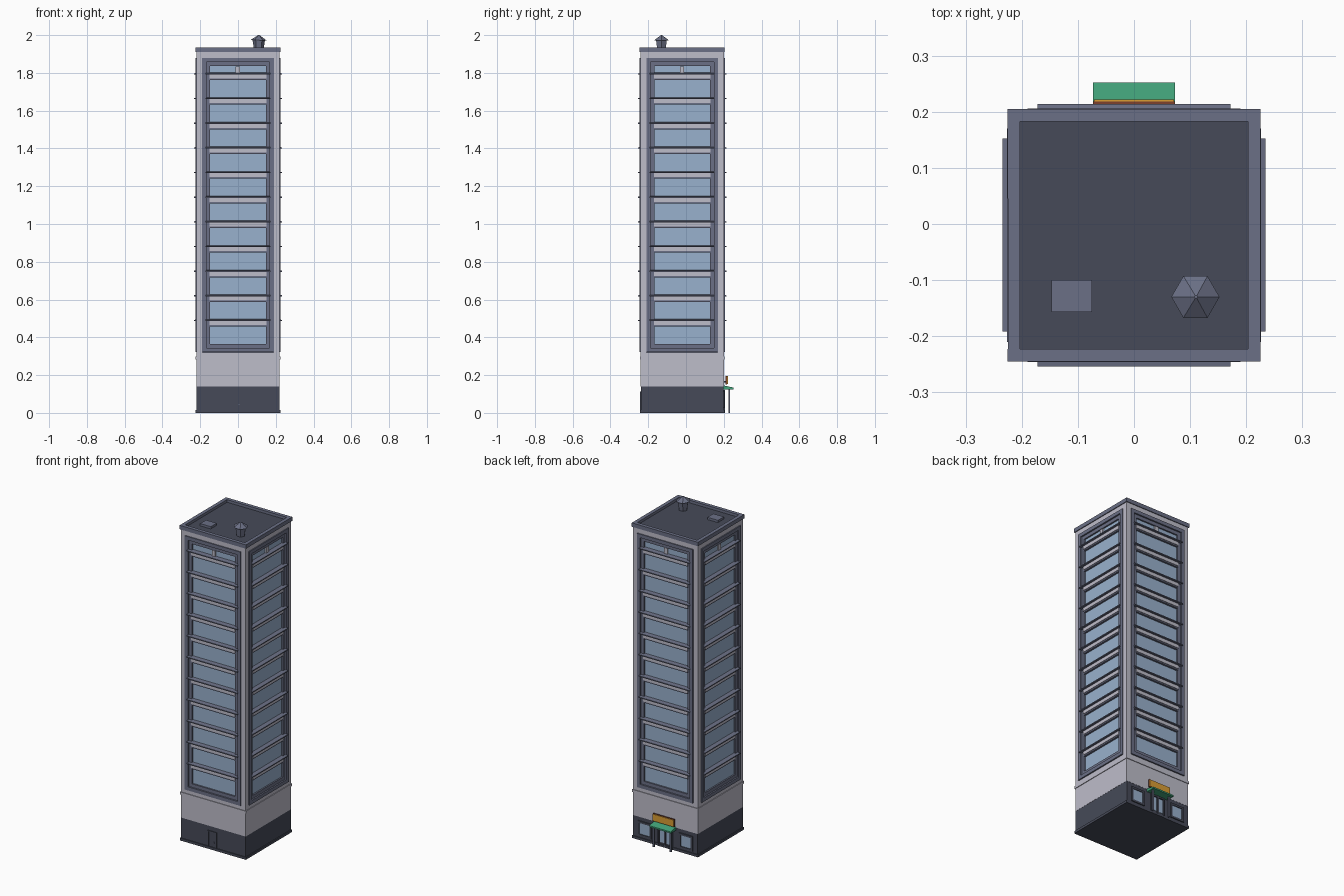
import bpy, bmesh, math
from mathutils import Matrix, Vector

if "Cube" in bpy.data.objects:
    bpy.data.objects.remove(bpy.data.objects["Cube"], do_unlink=True)

CENTRE = Vector((0, -0.02, 0))


def material(name, rgb):
    lin = [((c / 255 + 0.055) / 1.055) ** 2.4 for c in rgb] + [1]
    m = bpy.data.materials.new(name)
    m.use_nodes = True
    m.diffuse_color = lin
    bsdf = m.node_tree.nodes["Principled BSDF"]
    bsdf.inputs["Base Color"].default_value = lin
    bsdf.inputs["Roughness"].default_value = 0.8
    return m


PALE = material("pale stone", (190, 189, 202))
SLATE = material("slate", (107, 112, 134))
DARK = material("dark slate", (70, 74, 88))
GLASS = material("window glass", (153, 177, 205))
GREEN = material("awning green", (66, 163, 122))
ORANGE = material("sign orange", (218, 158, 52))
BROWN = material("sign brown", (125, 65, 45))


def finish(name, bm, mat):
    me = bpy.data.meshes.new(name)
    bmesh.ops.recalc_face_normals(bm, faces=bm.faces)
    bm.to_mesh(me)
    bm.free()
    me.materials.append(mat)
    ob = bpy.data.objects.new(name, me)
    bpy.context.collection.objects.link(ob)
    return ob


def boxes(name, spans, mat, turn=0, droop=0):
    """Boxes as (u0, u1, depth0, depth1, z0, z1) on the side chosen by turn.
    Droop lowers the outer top edge."""
    bm = bmesh.new()
    rot = Matrix.Rotation(turn * math.pi / 2, 3, "Z")
    for u0, u1, d0, d1, z0, z1 in spans:
        for v in bmesh.ops.create_cube(bm, size=1)["verts"]:
            out, high = v.co.y < 0, v.co.z > 0
            u = u1 if v.co.x > 0 else u0
            z = (z1 if high else z0) - (droop if out and high else 0)
            v.co = rot @ Vector((u, -(d1 if out else d0), z)) + CENTRE
    return finish(name, bm, mat)


def block(name, h, z0, z1, mat):
    return boxes(name, [(-h, h, -h, h, z0, z1)], mat)


def ring(w, h0, h1, inner, d0, d1):
    """Four bars of a rectangular frame of half width w."""
    t = w - inner
    return [(-w, -inner, d0, d1, h0, h1), (inner, w, d0, d1, h0, h1),
            (-inner, inner, d0, d1, h0, h0 + t), (-inner, inner, d0, d1, h1 - t, h1)]


def cone(name, x, y, z0, z1, r0, r1, mat, tilt=0):
    bm = bmesh.new()
    place = (Matrix.Translation((x, y, (z0 + z1) / 2)) @ Matrix.Rotation(tilt, 4, "Y")
             @ Matrix.Rotation(math.pi / 2, 4, "Z"))
    bmesh.ops.create_cone(bm, cap_ends=True, segments=6, radius1=r0, radius2=r1,
                          depth=z1 - z0, matrix=place)
    return finish(name, bm, mat)


# Base and tower body
block("plinth", 0.224, 0, 0.015, DARK)
block("ground_floor", 0.219, 0.015, 0.14, DARK)
block("lower_wall", 0.22, 0.14, 0.32, PALE)
block("wall_band", 0.224, 0.283, 0.298, PALE)
block("tower_core", 0.203, 0.32, 1.88, SLATE)
block("upper_wall", 0.22, 1.88, 1.912, PALE)
boxes("corner_posts", [(a, a + 0.032, b, b + 0.032, 0.32, 1.88)
                       for a in (-0.22, 0.188) for b in (-0.22, 0.188)], PALE)

# Four matching window facades
levels = [0.475 + 0.1305 * i for i in range(11)]
for turn, side in enumerate(("front", "left", "back", "right")):
    boxes(side + "_outer_frame", ring(0.19, 0.322, 1.88, 0.168, 0.2, 0.226), SLATE, turn)
    boxes(side + "_inner_frame", ring(0.168, 0.344, 1.858, 0.147, 0.2, 0.217), SLATE, turn)
    boxes(side + "_glass", [(-0.147, 0.147, 0.2, 0.208, 0.365, 1.837)], GLASS, turn)
    boxes(side + "_spandrels", [(-0.15, 0.15, 0.2, 0.222, z - 0.01, z + 0.011)
                                for z in levels], PALE, turn)
    boxes(side + "_sill_shadows", [(-0.15, 0.15, 0.2, 0.219, z - 0.018, z - 0.01)
                                   for z in levels], SLATE, turn)
    boxes(side + "_ledges", [(-0.172, 0.172, 0.2, 0.234, z + 0.011, z + 0.022)
                             for z in levels], SLATE, turn, droop=0.005)
    boxes(side + "_top_bracket", [(-0.013, 0.01, 0.2, 0.216, 1.8, 1.835)], PALE, turn)
    # Parapet rim
    boxes(side + "_parapet", [(-0.225, 0.225, 0.203, 0.225, 1.91, 1.934)], SLATE, turn)

# Roof
block("roof_deck", 0.21, 1.905, 1.918, DARK)
boxes("roof_hatch", [(-0.147, -0.075, 0.08, 0.137, 1.915, 1.932)], SLATE)
cone("chimney_pot", 0.11, -0.13, 1.915, 1.974, 0.024, 0.033, SLATE)
cone("chimney_cap", 0.11, -0.13, 1.973, 2.0, 0.043, 0.003, SLATE, tilt=0.04)

# Service door on the front
boxes("service_door_frame", [(-0.037, -0.03, 0.21, 0.223, 0, 0.112),
                             (0.018, 0.025, 0.21, 0.223, 0, 0.112),
                             (-0.03, 0.018, 0.21, 0.223, 0.105, 0.112)], DARK)
boxes("service_door_knob", [(0.003, 0.009, 0.21, 0.224, 0.042, 0.048)], SLATE)

# Shop entrance on the back
for side, u in (("left", -0.14), ("right", 0.14)):
    frame = [(a + u, b + u, *rest) for a, b, *rest in ring(0.046, 0.025, 0.117, 0.034, 0.21, 0.225)]
    boxes(side + "_shop_window_frame", frame, DARK, 2)
    boxes(side + "_shop_window_glass", [(u - 0.034, u + 0.034, 0.215, 0.2205, 0.037, 0.105)], GLASS, 2)
boxes("entrance_frame", ring(0.05, 0, 0.122, 0.041, 0.21, 0.226)
      + [(-0.005, 0.005, 0.21, 0.226, 0, 0.12)], DARK, 2)
boxes("entrance_glass", [(-0.037, -0.009, 0.215, 0.2215, 0.025, 0.108),
                         (0.009, 0.037, 0.215, 0.2215, 0.025, 0.108)], GLASS, 2)
boxes("awning", [(-0.073, 0.073, 0.215, 0.272, 0.125, 0.146)], GREEN, 2, droop=0.012)
boxes("awning_posts", [(u - 0.005, u + 0.005, 0.244, 0.254, 0, 0.128)
                       for u in (-0.058, 0.058)], SLATE, 2)
boxes("sign_board", [(-0.073, 0.073, 0.23, 0.238, 0.15, 0.196)], BROWN, 2)
boxes("sign_face", [(-0.071, 0.071, 0.236, 0.242, 0.152, 0.194)], ORANGE, 2)
boxes("sign_brackets", [(u - 0.004, u + 0.004, 0.215, 0.232, 0.16, 0.17)
                        for u in (-0.05, 0.05)], DARK, 2)
